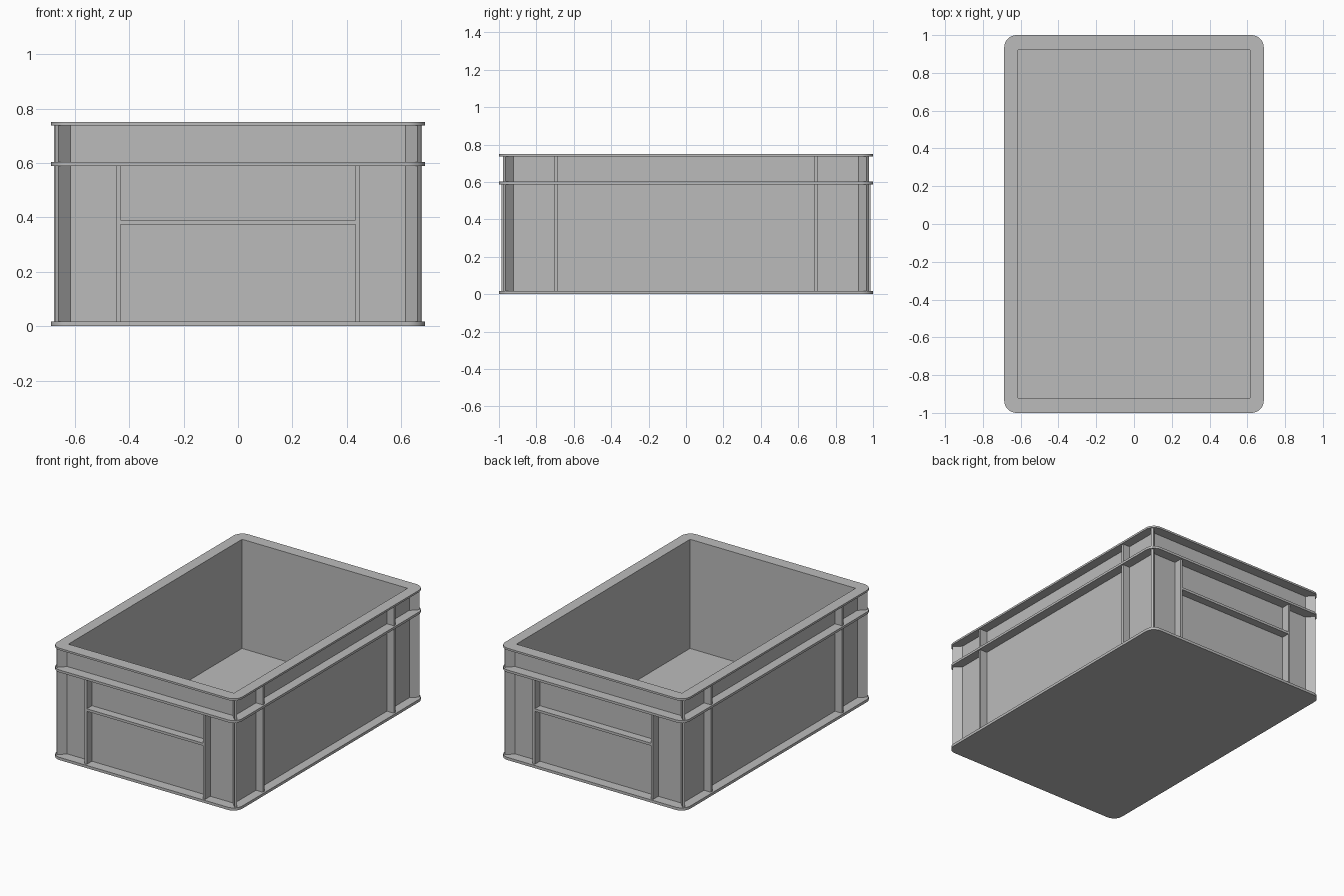
import bpy
from math import sin, cos, pi, radians

cube = bpy.data.objects.get("Cube")
if cube:
    bpy.data.objects.remove(cube, do_unlink=True)

grey = bpy.data.materials.new("grey plastic")
colour = (0.5, 0.5, 0.5, 1)
grey.diffuse_color = colour
grey.use_nodes = True
grey.node_tree.nodes["Principled BSDF"].inputs["Base Color"].default_value = colour

# Overall half sizes: flange edge, rib edge, outer wall, inner wall
FX, FY = 0.687, 1.0
RX, RY = 0.676, 0.987
WX, WY = 0.625, 0.932
IX, IY = 0.614, 0.92
BASE, BAND_LOW, BAND_TOP, RIM, TOP = 0.018, 0.588, 0.604, 0.737, 0.75
RIB = 0.016


def outline(hx, hy, r=0.0, steps=8):
    """Rectangle with optional rounded corners, anticlockwise."""
    if r == 0:
        return [(hx, hy), (-hx, hy), (-hx, -hy), (hx, -hy)]
    pts = []
    for i, (sx, sy) in enumerate([(1, 1), (-1, 1), (-1, -1), (1, -1)]):
        for k in range(steps + 1):
            a = (i + k / steps) * pi / 2
            pts.append((sx * (hx - r) + r * cos(a), sy * (hy - r) + r * sin(a)))
    return pts


def plate(name, z0, z1, *loops):
    """Flat plate between two heights; a second loop cuts a hole."""
    curve = bpy.data.curves.new(name, 'CURVE')
    curve.dimensions = '2D'
    curve.fill_mode = 'BOTH'
    curve.extrude = (z1 - z0) / 2
    for loop in loops:
        spline = curve.splines.new('POLY')
        spline.points.add(len(loop) - 1)
        for p, (x, y) in zip(spline.points, loop):
            p.co = (x, y, 0, 1)
        spline.use_cyclic_u = True
    ob = bpy.data.objects.new(name, curve)
    bpy.context.collection.objects.link(ob)
    ob.location.z = (z0 + z1) / 2
    bpy.ops.object.select_all(action='DESELECT')
    ob.select_set(True)
    bpy.context.view_layer.objects.active = ob
    bpy.ops.object.convert(target='MESH')
    ob = bpy.context.object
    ob.data.materials.clear()
    ob.data.materials.append(grey)
    bpy.ops.object.shade_smooth_by_angle(angle=radians(30))
    return ob


def box(name, centre, size, turn=0.0):
    bpy.ops.mesh.primitive_cube_add(size=1, location=centre, rotation=(0, 0, turn))
    ob = bpy.context.object
    ob.name = name
    ob.scale = size
    ob.data.materials.append(grey)
    return ob


# Base, walls and the two flanges
rounded = outline(FX, FY, 0.065)
plate("base_plate", 0, BASE, rounded)
plate("walls", BASE, RIM, outline(WX, WY), outline(IX, IY))
plate("middle_flange", BAND_LOW, BAND_TOP, rounded, outline(WX, WY))
plate("top_rim", RIM, TOP, rounded, outline(IX, IY))

levels = {"lower": (BASE, BAND_LOW), "upper": (BAND_TOP, RIM)}
for sx, side in ((1, "left"), (-1, "right")):
    for sy, end in ((-1, "front"), (1, "back")):
        for level, (z0, z1) in levels.items():
            zc, h = (z0 + z1) / 2, z1 - z0
            # Diagonal fin at each corner
            reach = 0.04
            box(f"{level}_{end}_{side}_corner_fin",
                (sx * (WX + reach / 2 - 0.002), sy * (WY + reach / 2 - 0.002), zc),
                ((reach + 0.004) * 2 ** 0.5, RIB, h), sx * sy * pi / 4)
            # Upright rib on each long side
            box(f"{level}_{end}_{side}_side_rib",
                (sx * (WX + RX) / 2, sy * 0.694, zc), (RX - WX, RIB, h))
        # Upright rib on each end, below the middle flange
        box(f"{end}_{side}_end_rib",
            (sx * 0.439, sy * (WY + RY) / 2, (BASE + BAND_LOW) / 2),
            (RIB, RY - WY, BAND_LOW - BASE))

# Crossbar between the end ribs
for sy, end in ((-1, "front"), (1, "back")):
    box(f"{end}_crossbar", (0, sy * (WY + RY) / 2, 0.382),
        (0.862, RY - WY, 0.017))
